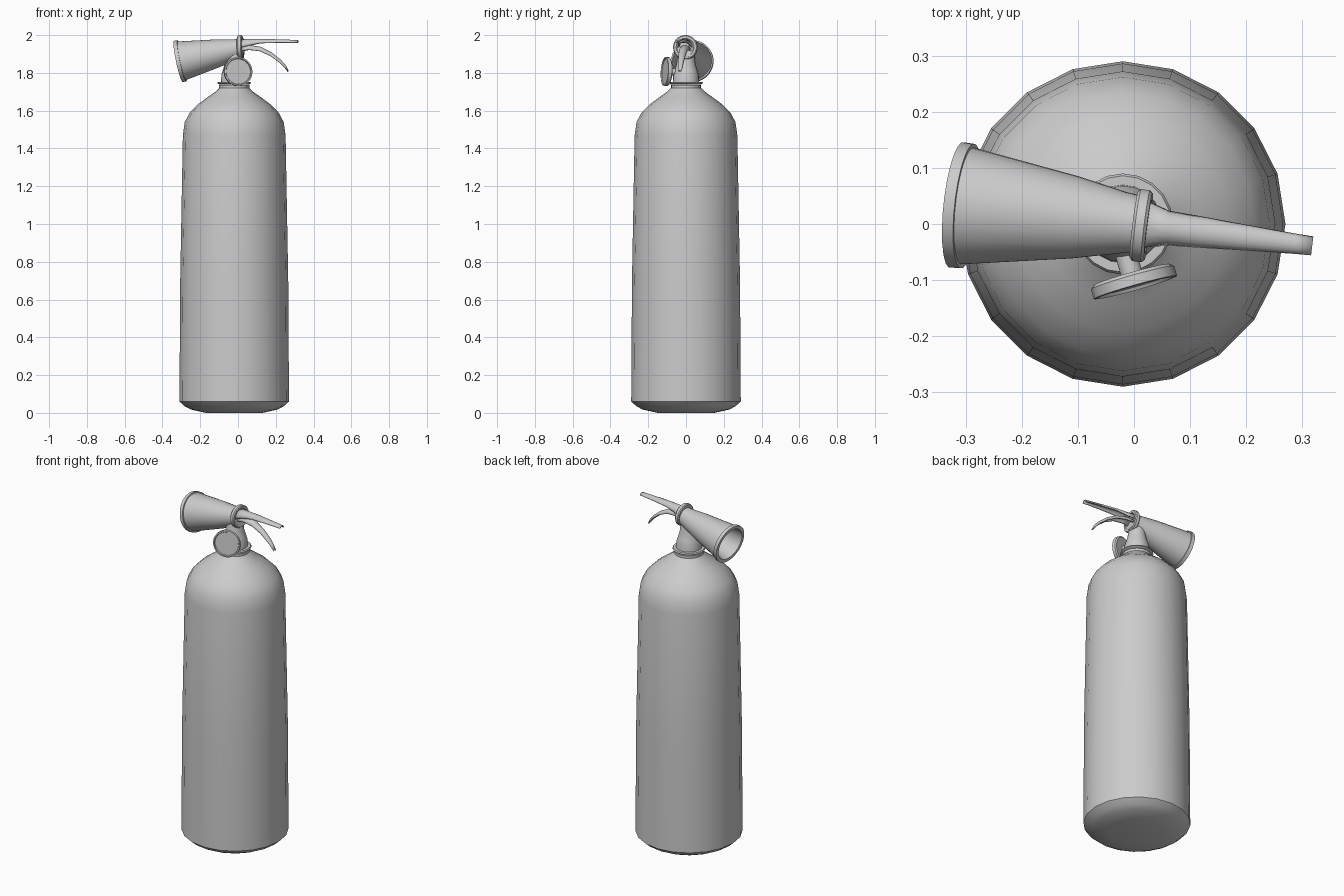
import bpy, bmesh, math
from mathutils import Vector

if "Cube" in bpy.data.objects:
    bpy.data.objects.remove(bpy.data.objects["Cube"])


def finish(name, bm, angle=40):
    bmesh.ops.remove_doubles(bm, verts=bm.verts, dist=1e-5)
    bmesh.ops.recalc_face_normals(bm, faces=bm.faces)
    me = bpy.data.meshes.new(name)
    bm.to_mesh(me)
    bm.free()
    ob = bpy.data.objects.new(name, me)
    bpy.context.collection.objects.link(ob)
    bpy.ops.object.select_all(action='DESELECT')
    ob.select_set(True)
    bpy.context.view_layer.objects.active = ob
    bpy.ops.object.shade_smooth_by_angle(angle=math.radians(angle))
    return ob


def lathe(name, profile, base, axis=(0, 0, 1), sides=20, angle=40):
    """Revolve (radius, height) pairs about an axis; radius 0 closes the end."""
    bm = bmesh.new()
    q = Vector((0, 0, 1)).rotation_difference(Vector(axis).normalized())
    rings = []
    for r, h in profile:
        ring = []
        for i in range(1 if r == 0 else sides):
            a = 2 * math.pi * i / sides
            p = Vector((r * math.cos(a), r * math.sin(a), h))
            ring.append(bm.verts.new(q @ p + Vector(base)))
        rings.append(ring)
    for a, b in zip(rings, rings[1:]):
        for i in range(sides):
            j = (i + 1) % sides
            quad = [a[i % len(a)], a[j % len(a)], b[j % len(b)], b[i % len(b)]]
            bm.faces.new(list(dict.fromkeys(quad)))
    return finish(name, bm, angle)


def channel(name, stations, thickness, arc=8):
    """Arched lever: stations are (x, top z, half width, arch depth)."""
    bm = bmesh.new()
    rows = []
    for x, z, w, d in stations:
        row = []
        for i in range(arc + 1):
            t = math.pi * i / arc
            row.append(bm.verts.new((x, w * math.cos(t), z - d * (1 - math.sin(t)))))
        rows.append(row)
    for a, b in zip(rows, rows[1:]):
        for i in range(arc):
            bm.faces.new((a[i], a[i + 1], b[i + 1], b[i]))
    ob = finish(name, bm)
    # make sure the outer skin is the upper one
    if sum(p.normal.z for p in ob.data.polygons) < 0:
        ob.data.flip_normals()
    ob.rotation_euler.z = TURN
    mod = ob.modifiers.new("thickness", 'SOLIDIFY')
    mod.thickness = thickness
    mod.offset = -1
    return ob


TURN = math.radians(-7)   # the head is turned slightly on the tank
CX = -0.02                # tank axis

# tank
lathe("tank", [(0, 0), (0.15, 0), (0.23, 0.018), (0.262, 0.035), (0.29, 0.06),
               (0.286, 0.7), (0.272, 1.47), (0.262, 1.54), (0.235, 1.59),
               (0.19, 1.635), (0.14, 1.672), (0.1, 1.70), (0.08, 1.72),
               (0.08, 1.735), (0, 1.735)], (CX, 0, 0))

# neck flange
lathe("neck_flange", [(0, 1.738), (0.078, 1.738), (0.09, 1.746), (0.086, 1.753),
                      (0, 1.753)], (CX, 0, 0))

# valve body
lathe("valve_body", [(0, 1.745), (0.07, 1.745), (0.068, 1.79), (0.06, 1.815),
                     (0.05, 1.85), (0.045, 1.90), (0.04, 1.93), (0, 1.93)],
      (CX, 0, 0))

# discharge horn, hollow at its mouth
start, end = Vector((0.02, -0.002, 1.932)), Vector((-0.316, 0.034, 1.860))
L = (end - start).length
lathe("horn", [(0, 0), (0.05, 0), (0.055, 0.04), (0.074, 0.13), (0.105, L - 0.02),
               (0.112, L - 0.02), (0.113, L), (0.094, L), (0.088, L - 0.03),
               (0.055, 0.13), (0, 0.13)], start, end - start, 24)

# collar between horn and handle
fwd = Vector((math.cos(TURN), math.sin(TURN), 0.05)).normalized()
lathe("collar", [(0, -0.013), (0.06, -0.013), (0.065, -0.008), (0.065, 0.008),
                 (0.06, 0.013), (0.048, 0.013), (0.042, 0.006), (0, 0.006)],
      (0.013, -0.003, 1.935), fwd, 24)

# carrying handle and squeeze trigger
channel("carry_handle", [(0.015, 1.978, 0.045, 0.045), (0.06, 1.98, 0.031, 0.035),
                         (0.12, 1.98, 0.028, 0.022), (0.2, 1.978, 0.023, 0.018),
                         (0.29, 1.975, 0.018, 0.014), (0.32, 1.974, 0.017, 0.013)],
        0.007)
channel("squeeze_trigger", [(0.015, 1.945, 0.032, 0.03), (0.06, 1.948, 0.027, 0.025),
                            (0.12, 1.938, 0.023, 0.022), (0.18, 1.908, 0.019, 0.02),
                            (0.23, 1.868, 0.015, 0.018), (0.255, 1.84, 0.012, 0.016),
                            (0.268, 1.815, 0.009, 0.008)], 0.008)

# pressure gauge with raised rim, and its stem
face = Vector((0.27, -0.96, 0.06)).normalized()
gauge_at = Vector((-0.004, -0.09, 1.806))
lathe("pressure_gauge", [(0, 0), (0.07, 0), (0.077, 0.006), (0.077, 0.024),
                         (0.070, 0.025), (0.067, 0.019), (0, 0.019)],
      gauge_at, face, 24)
lathe("gauge_stem", [(0, -0.07), (0.02, -0.07), (0.02, 0.003), (0, 0.003)],
      gauge_at, face, 12)
